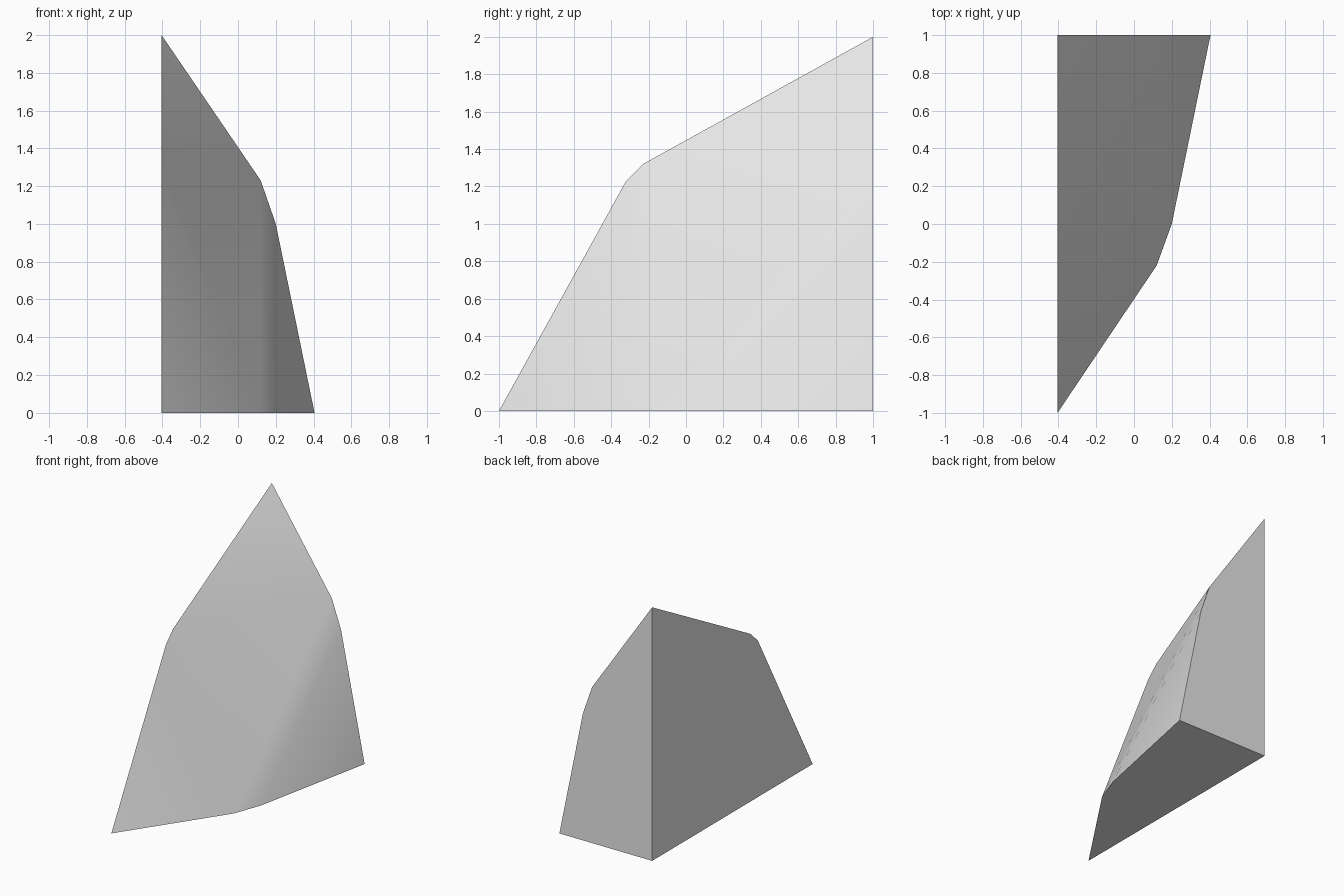
import bpy
import bmesh
import math

cube = bpy.data.objects.get("Cube")
if cube:
    bpy.data.objects.remove(cube, do_unlink=True)

# Single pale grey material
grey = bpy.data.materials.new("pale_grey")
grey.use_nodes = True
colour = (0.8, 0.8, 0.8, 1)
grey.diffuse_color = colour
grey.node_tree.nodes["Principled BSDF"].inputs["Base Color"].default_value = colour

# Corner points: three tips and the clipped ends of each outline
points = {
    "corner": (-0.405, 1, 0),
    "peak": (-0.405, 1, 2),
    "side": (0.405, 1, 0),
    "front": (-0.405, -1, 0),
    "back_high": (0.12, 1, 1.23),
    "back_low": (0.2, 1, 1.0),
    "wall_high": (-0.405, -0.23, 1.32),
    "wall_low": (-0.405, -0.32, 1.23),
    "base_front": (0.12, -0.22, 0),
    "base_back": (0.2, 0, 0),
}

faces = [
    # Flat walls
    "corner peak back_high back_low side",
    "corner front wall_low wall_high peak",
    "corner side base_back base_front front",
    # Sloping faces at the three tips
    "peak wall_high back_high",
    "front base_front wall_low",
    "side back_low base_back",
    # Broad middle facet and the narrow chamfer beside it
    "wall_high wall_low base_front back_high",
    "back_high base_front base_back back_low",
]

bm = bmesh.new()
verts = {name: bm.verts.new(co) for name, co in points.items()}
for face in faces:
    bm.faces.new([verts[name] for name in face.split()])
bmesh.ops.recalc_face_normals(bm, faces=bm.faces)
mesh = bpy.data.meshes.new("corner_rock")
bm.to_mesh(mesh)
bm.free()
mesh.materials.append(grey)

rock = bpy.data.objects.new("corner_rock", mesh)
bpy.context.collection.objects.link(rock)

# Smooth sloping surface with crisp wall edges
bpy.ops.object.select_all(action="DESELECT")
rock.select_set(True)
bpy.context.view_layer.objects.active = rock
bpy.ops.object.shade_smooth_by_angle(angle=math.radians(35))
